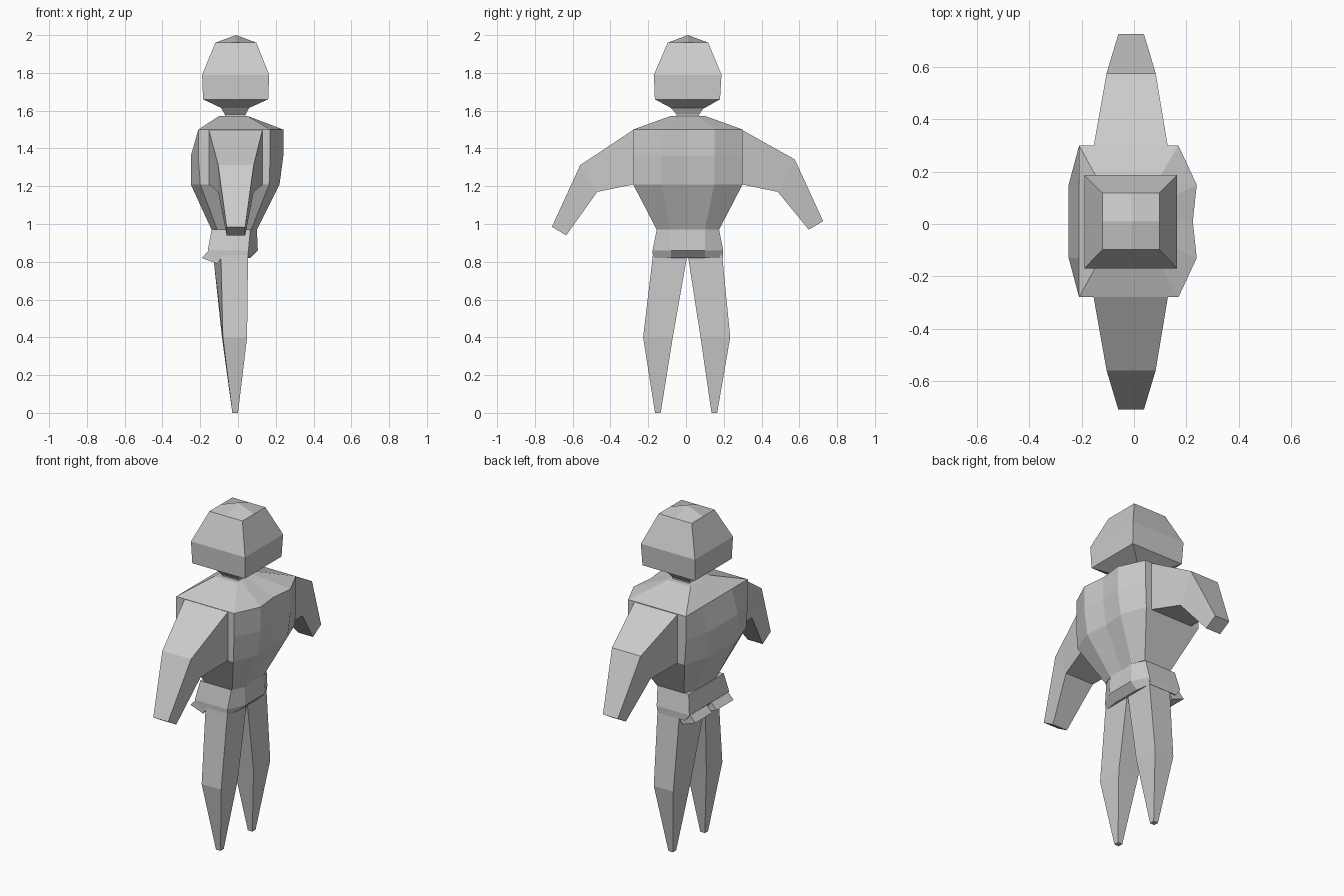
import bpy, bmesh

if "Cube" in bpy.data.objects:
    bpy.data.objects.remove(bpy.data.objects["Cube"])


def loft(name, rings, top=True):
    """Skin a stack of equal-length rings and cap both ends."""
    bm = bmesh.new()
    vs = [[bm.verts.new(p) for p in r] for r in rings]
    n = len(vs[0])
    for a, b in zip(vs, vs[1:]):
        for i in range(n):
            j = (i + 1) % n
            bm.faces.new((a[i], a[j], b[j], b[i]))
    bm.faces.new(vs[0][::-1])
    if top:
        bm.faces.new(vs[-1])
    bmesh.ops.recalc_face_normals(bm, faces=bm.faces)
    me = bpy.data.meshes.new(name)
    bm.to_mesh(me)
    bm.free()
    ob = bpy.data.objects.new(name, me)
    bpy.context.collection.objects.link(ob)
    return ob


def rect8(x0, x1, y0, y1, z):
    """Rectangle with a point halfway along every side."""
    xm, ym = (x0 + x1) / 2, (y0 + y1) / 2
    return [(x, y, z) for x, y in ((x0, y0), (xm, y0), (x1, y0), (x1, ym),
                                   (x1, y1), (xm, y1), (x0, y1), (x0, ym))]


def body_ring(z, side0, side1, back, chest, mid, v, h):
    """Body section: flat flanks, bulged chest on +x, rounded back on -x."""
    pts = [(side0, -h), (side1, -h), (chest, -v), (mid, 0), (chest, v),
           (side1, h), (side0, h), (back, v), (back, 0), (back, -v)]
    return [(x, y + 0.01, z) for x, y in pts]


# head with a low peaked crown
head = loft("head", [rect8(-0.09, 0.06, -0.08, 0.10, 1.615),
                     rect8(-0.185, 0.16, -0.165, 0.18, 1.66),
                     rect8(-0.19, 0.165, -0.17, 0.188, 1.79),
                     rect8(-0.12, 0.097, -0.097, 0.118, 1.96)], top=False)
bm = bmesh.new()
bm.from_mesh(head.data)
bm.verts.ensure_lookup_table()
rim = bm.verts[-8:]
peak = bm.verts.new((-0.01, 0.01, 2.0))
for i in range(0, 8, 2):
    bm.faces.new((rim[i - 1], rim[i], rim[i + 1], peak))
bmesh.ops.recalc_face_normals(bm, faces=bm.faces)
bm.to_mesh(head.data)
bm.free()

# neck
loft("neck", [rect8(-0.07, 0.04, -0.05, 0.07, 1.56),
              rect8(-0.07, 0.04, -0.05, 0.07, 1.58),
              rect8(-0.09, 0.06, -0.08, 0.095, 1.615)])

# torso
loft("torso", [body_ring(0.97, -0.11, 0.07, -0.14, 0.10, 0.095, 0.09, 0.165),
               body_ring(1.21, -0.20, 0.165, -0.25, 0.22, 0.205, 0.14, 0.29),
               body_ring(1.36, -0.21, 0.17, -0.25, 0.24, 0.225, 0.14, 0.29),
               body_ring(1.50, -0.21, 0.17, -0.21, 0.24, 0.225, 0.14, 0.29),
               body_ring(1.572, -0.10, 0.05, -0.10, 0.05, 0.05, 0.05, 0.09)])

# hips
loft("hips", [body_ring(0.82, -0.13, 0.05, -0.13, 0.065, 0.065, 0.09, 0.185),
              body_ring(0.86, -0.16, 0.055, -0.16, 0.105, 0.105, 0.09, 0.187),
              body_ring(0.97, -0.14, 0.065, -0.14, 0.10, 0.095, 0.09, 0.165)])

for label, s in (("right", -1), ("left", 1)):
    def y(v):
        return s * v + 0.008

    # flared flap on the -x edge of the hips
    flap = [(-0.15, 0.865), (-0.192, 0.82), (-0.11, 0.79), (-0.08, 0.83)]
    loft(label + "_hip_flap", [[(x, y(w), z) for x, z in flap] for w in (0.02, 0.18)])

    # leg: outer and inner edges per level (height, x back out, x back in, x front, y in, y out)
    leg = [(0.86, -0.09, -0.14, 0.055, 0.0, 0.182),
           (0.82, -0.09, -0.13, 0.053, 0.004, 0.185),
           (0.40, -0.08, -0.085, 0.048, 0.078, 0.235),
           (0.0, -0.03, -0.03, 0.0, 0.142, 0.172)]
    off = -0.015 if s > 0 else 0.0
    rings = []
    for z, bo, bi, f, yi, yo in leg:
        k = off * (1 - z) if z < 0.8 else 0.0
        rings.append([(bo, y(yo + k), z), (f, y(yo + k), z),
                      (f, y(yi + k), z), (bi, y(yi + k), z)])
    loft(label + "_leg", rings)

    # arm: upper and lower edge points in the y-z plane, tapering in x
    lift = 0.03 if s > 0 else 0.0
    arm = [(-0.155, 0.13, 0.285, 1.50, 0.285, 1.21),
           (-0.105, 0.083, 0.568, 1.312 + lift, 0.478, 1.17),
           (-0.06, 0.038, 0.718, 0.985 + lift, 0.642, 0.94 + lift)]
    loft(label + "_arm", [[(x0, y(yu), zu), (x1, y(yu), zu), (x1, y(yl), zl), (x0, y(yl), zl)]
                          for x0, x1, yu, zu, yl, zl in arm])
